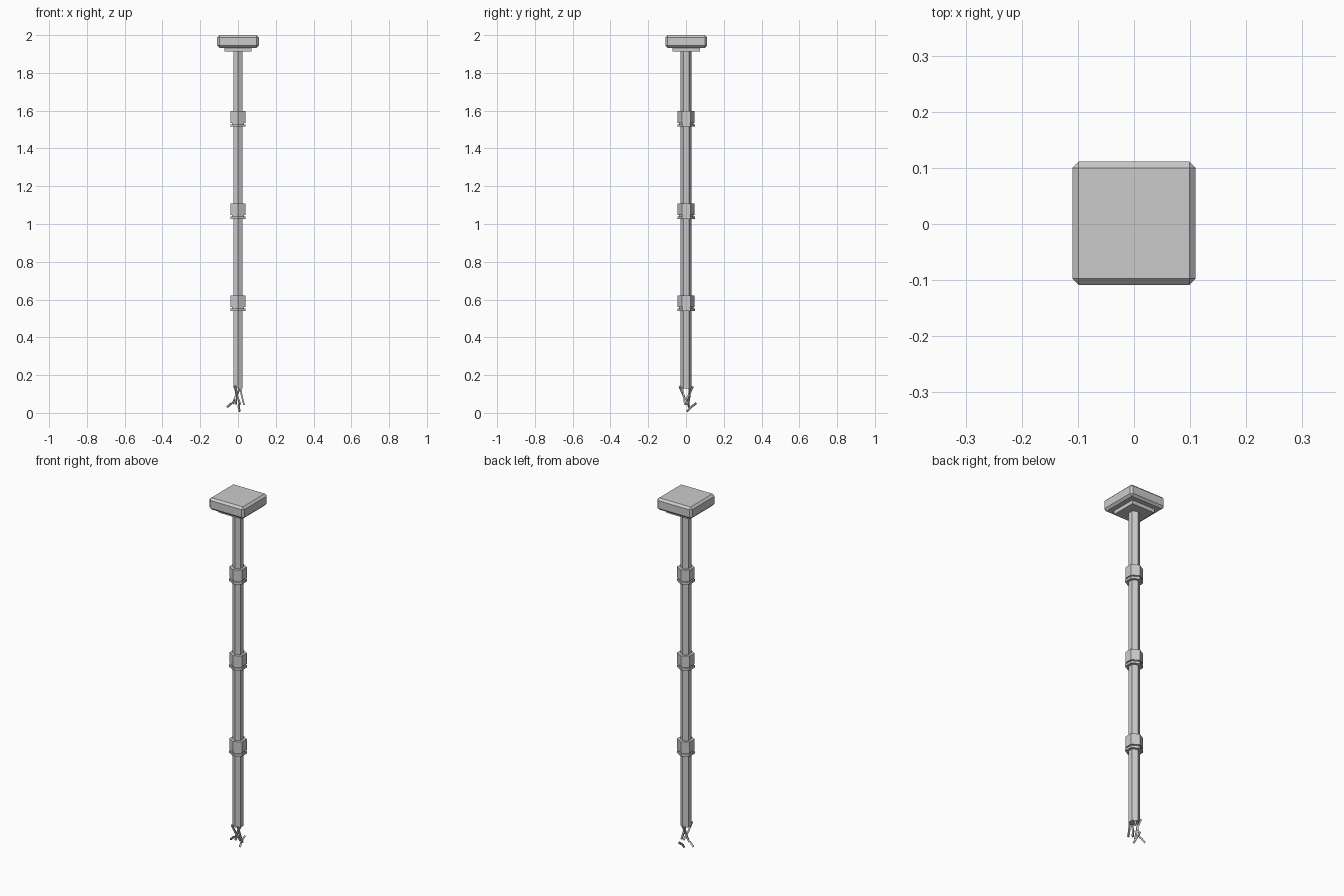
import bpy, math
from mathutils import Vector

if "Cube" in bpy.data.objects:
    bpy.data.objects.remove(bpy.data.objects["Cube"])

def box(name, half, z0, z1, bevel=0):
    bpy.ops.mesh.primitive_cube_add(size=1, location=(0, 0.001, (z0 + z1) / 2))
    o = bpy.context.object
    o.name = name
    o.scale = (2 * half, 2 * half, z1 - z0)
    bpy.ops.object.transform_apply(location=False, rotation=False, scale=True)
    if bevel:
        m = o.modifiers.new("chamfer", 'BEVEL')
        m.width, m.segments = bevel, 1
    return o

def hexagon(name, r, z0, z1):
    # six-sided prism with corners on the y axis
    bpy.ops.mesh.primitive_cylinder_add(vertices=6, radius=r, depth=z1 - z0,
                                        location=(0, 0.001, (z0 + z1) / 2))
    bpy.context.object.name = name

def wire(name, pts, r=0.006):
    cu = bpy.data.curves.new(name, 'CURVE')
    cu.dimensions = '3D'
    cu.bevel_depth, cu.bevel_resolution = r, 0
    cu.use_fill_caps = True
    s = cu.splines.new('POLY')
    s.points.add(len(pts) - 1)
    for p, c in zip(s.points, pts):
        p.co = (*c, 1)
    s.use_smooth = False
    bpy.context.collection.objects.link(bpy.data.objects.new(name, cu))

# ceiling mount
box("ceiling_block", 0.11, 1.933, 2.0, 0.0115)
box("mount_plate", 0.072, 1.912, 1.935)

# hanging cable
hexagon("cable", 0.029, 0.13, 1.92)

# clamps along the cable
for i in range(3):
    z = 0.54 + i * 0.4875
    hexagon(f"clamp_ring_{i}", 0.046, z, z + 0.013)
    hexagon(f"clamp_neck_{i}", 0.038, z + 0.01, z + 0.025)
    hexagon(f"clamp_collar_{i}", 0.045, z + 0.02, z + 0.082)

# frayed wires at the broken end
wires = [
    [(-0.015, -0.035, 0.142), (-0.005, -0.012, 0.09), (0.012, 0.004, 0.045)],
    [(-0.016, 0.036, 0.14), (-0.008, 0.015, 0.095), (-0.012, -0.006, 0.045)],
    [(0.012, -0.02, 0.135), (0.02, -0.012, 0.09), (0.032, -0.006, 0.042)],
    [(0.012, 0.018, 0.135), (-0.01, 0.018, 0.09), (-0.028, 0.012, 0.048)],
    [(-0.034, 0.012, 0.052), (-0.058, 0.016, 0.03)],
    [(0.006, 0.055, 0.052), (0.004, 0.03, 0.034), (0.008, 0.005, 0.008)],
]
for i, p in enumerate(wires):
    wire(f"frayed_wire_{i}", p)
